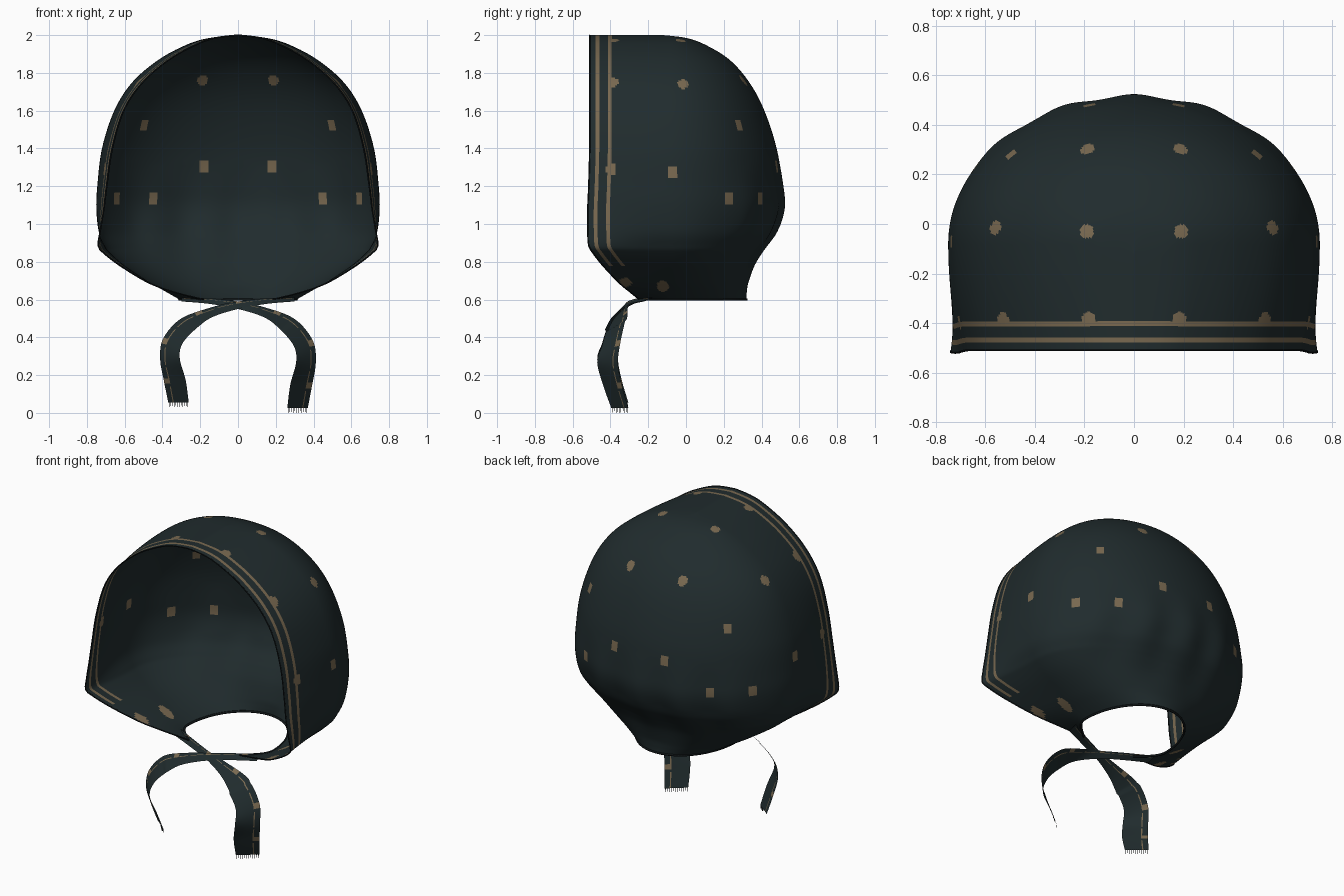
import bpy, bmesh, math
from mathutils import Vector

if "Cube" in bpy.data.objects:
    bpy.data.objects.remove(bpy.data.objects["Cube"])


def material(name, rgb):
    m = bpy.data.materials.new(name)
    m.diffuse_color = (*rgb, 1)
    m.use_nodes = True
    m.node_tree.nodes["Principled BSDF"].inputs["Base Color"].default_value = m.diffuse_color
    return m


CLOTH = material("dark teal cloth", (0.0145, 0.0245, 0.0265))
TAN = material("tan print", (0.19, 0.14, 0.08))
DARK = material("dark hem", (0.006, 0.009, 0.010))


def make_object(name, bm, mats):
    me = bpy.data.meshes.new(name)
    bm.to_mesh(me)
    bm.free()
    for m in mats:
        me.materials.append(m)
    for p in me.polygons:
        p.use_smooth = True
    ob = bpy.data.objects.new(name, me)
    bpy.context.collection.objects.link(ob)
    return ob


def catmull(points, i, t):
    """Smooth value between points[i] and points[i + 1]."""
    n = len(points) - 1
    a, b, c, d = (points[min(max(k, 0), n)] for k in (i - 1, i, i + 1, i + 2))
    return [0.5 * (2 * q + (r - p) * t + (2 * p - 5 * q + 4 * r - s) * t * t
                   + (3 * q - p - 3 * r + s) * t ** 3) for p, q, r, s in zip(a, b, c, d)]


def smooth_rows(points, count):
    dense = [catmull(points, i, k / 30) for i in range(len(points) - 1) for k in range(30)]
    dense.append(list(points[-1]))
    return resample(dense, [k / count for k in range(count + 1)])


def resample(pts, fractions, absolute=()):
    """Points at given lengths (absolute), then at fractions of the remaining length."""
    pts = [Vector(p) for p in pts]
    cum = [0.0]
    for a, b in zip(pts, pts[1:]):
        cum.append(cum[-1] + (b - a).length)
    start = absolute[-1] if absolute else 0.0
    targets = list(absolute) + [start + f * (cum[-1] - start) for f in fractions]
    out, k = [], 0
    for s in targets:
        while k < len(pts) - 2 and cum[k + 1] < s:
            k += 1
        f = (s - cum[k]) / max(cum[k + 1] - cum[k], 1e-9)
        out.append(pts[k].lerp(pts[k + 1], min(max(f, 0), 1)))
    return out


def sheet(grid, colour_rule):
    bm = bmesh.new()
    vs = [[bm.verts.new(p) for p in row] for row in grid]
    for i in range(len(vs) - 1):
        for j in range(len(vs[0]) - 1):
            f = bm.faces.new((vs[i][j], vs[i + 1][j], vs[i + 1][j + 1], vs[i][j + 1]))
            f.material_index = colour_rule(i, j, f)
    return bm


# Hood levels: height, half width at the middle, half width at front edge, front y, back y
LEVELS = [
    (2.0, 0.0, 0.0, -0.51, -0.12), (1.985, 0.15, 0.12, -0.51, 0.0),
    (1.95, 0.27, 0.22, -0.51, 0.10), (1.87, 0.42, 0.365, -0.51, 0.23),
    (1.75, 0.56, 0.505, -0.51, 0.335), (1.6, 0.655, 0.605, -0.51, 0.415),
    (1.4, 0.72, 0.665, -0.51, 0.48), (1.2, 0.745, 0.695, -0.515, 0.512),
    (1.08, 0.75, 0.71, -0.52, 0.515), (0.96, 0.737, 0.73, -0.52, 0.475),
    (0.885, 0.705, 0.74, -0.515, 0.425), (0.85, 0.68, 0.715, -0.495, 0.40),
    (0.78, 0.60, 0.625, -0.44, 0.36), (0.69, 0.465, 0.475, -0.355, 0.33),
    (0.64, 0.38, 0.34, -0.295, 0.322), (0.60, 0.31, 0.18, -0.245, 0.32)]
EDGE = [0, 0.015, 0.032, 0.052, 0.07, 0.087, 0.098, 0.118]   # columns beside the front edge
STRIPES = (2, 6)
HALF = 112


def hood_row(z, w, wf, yf, yb):
    w, wf = max(w, 0), max(wf, 0)
    ym = min(-0.08, yb - 0.1)
    side = [(wf + (w - wf) * math.sin(k / 20 * math.pi / 2), yf + (ym - yf) * k / 20, z)
            for k in range(20)]
    back = [(w * math.cos(k / 60 * math.pi / 2), ym + (yb - ym) * math.sin(k / 60 * math.pi / 2), z)
            for k in range(61)]
    half = resample(side + back, [k / HALF for k in range(1, HALF + 1)], EDGE)
    # soft gathers around the lower back
    for p in half:
        fall = max(0, 1 - abs(z - 1.0) / 0.32) * max(0, min(1, (p.y - 0.05) / 0.25))
        p.y += 0.010 * fall * math.cos(p.x * 22)
    half[-1].x = 0
    return half + [Vector((-p.x, p.y, p.z)) for p in reversed(half[:-1])]


hood = [hood_row(*lv) for lv in smooth_rows(LEVELS, 175)]

# Printed spots, mirrored and snapped to the cloth
SPOTS = [(0.19, 0.31, 1.76), (0.19, -0.03, 1.97), (0.56, -0.02, 1.74), (0.51, 0.29, 1.52),
         (0.18, 0.49, 1.31), (0.45, 0.39, 1.13), (0.63, 0.22, 1.13), (0.52, -0.38, 1.74),
         (0.18, -0.38, 1.96), (0.71, -0.40, 1.29), (0.74, -0.07, 1.27), (0.43, -0.12, 0.67),
         (0.47, -0.33, 0.695)]
points = [p for row in hood for p in row]
centres = []
for s in SPOTS:
    for sx in (1, -1):
        c = Vector((sx * s[0], s[1], s[2]))
        centres.append(min(points, key=lambda p: (p - c).length_squared))
last_col = len(hood[0]) - 2


def in_spot(c, s):
    d = c - s
    if s.z < 0.8:                       # long patches beside the neck opening
        return Vector((d.x * 0.5, d.y, d.z * 0.7)).length < 0.032
    return Vector((d.x, d.y, d.z * 0.78)).length < 0.028


def hood_colour(i, j, f):
    c = f.calc_center_median()
    if min(j, last_col - j) in STRIPES and c.z > 0.78:
        return 1
    return int(any(in_spot(c, s) for s in centres))


bm = sheet(hood, hood_colour)
bmesh.ops.remove_doubles(bm, verts=bm.verts, dist=1e-5)
make_object("hood", bm, [CLOTH, TAN])


def cord(name, pts, radius, mat):
    cu = bpy.data.curves.new(name, 'CURVE')
    cu.dimensions = '3D'
    cu.bevel_depth = radius
    cu.bevel_resolution = 1
    sp = cu.splines.new('POLY')
    sp.points.add(len(pts) - 1)
    for q, p in zip(sp.points, pts):
        q.co = (*p, 1)
    cu.materials.append(mat)
    ob = bpy.data.objects.new(name, cu)
    bpy.context.collection.objects.link(ob)


# Hems around the face and neck openings
face_edge = [row[0] for row in reversed(hood)] + [row[-1] for row in hood[1:]]
cord("face_hem", face_edge[::2], 0.004, DARK)
cord("neck_hem", hood[-1][::3], 0.007, DARK)

# Tie straps: centre line and half-width vector; each starts on one side and crosses over
TIE = [(-0.30, -0.20, 0.60, 0, 0.03, 0.010), (-0.15, -0.265, 0.592, 0, 0.02, 0.015),
       (0.0, -0.315, 0.57, 0, 0.015, 0.02), (0.13, -0.35, 0.535, -0.01, 0.035, 0.03),
       (0.26, -0.37, 0.47, 0.035, 0.05, 0.03), (0.345, -0.395, 0.37, 0.05, 0.05, 0.015),
       (0.36, -0.415, 0.27, 0.052, 0.055, 0), (0.335, -0.39, 0.15, 0.058, 0.05, 0),
       (0.315, -0.35, 0.025, 0.054, 0.045, 0)]
ACROSS = [-1, -0.6, -0.3, 0, 0.3, 0.46, 0.56, 0.8, 1]


def strap_colour(i, j, f):
    return int((j == 5 and i % 7 != 0) or (j in (6, 7) and i % 14 in (5, 6)))


for sx, lift, name in ((1, 0, "right"), (-1, 0.03, "left")):
    grid = []
    rows = smooth_rows([Vector(t) for t in TIE], 70)
    for k, r in enumerate(rows):
        up = lift * max(0, k / 70 - 0.5) * 2
        c = Vector((sx * r[0], r[1] + (0.008 * sx if k < 40 else 0), r[2] + up))
        h = Vector((sx * r[3], r[4], r[5]))
        grid.append([c + h * a for a in ACROSS])
    make_object(name + "_tie_strap", sheet(grid, strap_colour), [CLOTH, TAN])

    # Fringe of short threads at the strap end
    bm = bmesh.new()
    for k in range(12):
        p = grid[-1][0].lerp(grid[-1][-1], (k + 0.5) / 12)
        d = (grid[-1][-1] - grid[-1][0]).normalized() * 0.002
        drop = 0.025 - 0.006 * (k % 3 == 1)
        bm.faces.new([bm.verts.new(v) for v in
                      (p - d, p + d, p + d * 0.6 - Vector((0, 0, drop)),
                       p - d * 0.6 - Vector((0, 0, drop)))])
    make_object(name + "_strap_fringe", bm, [DARK])
